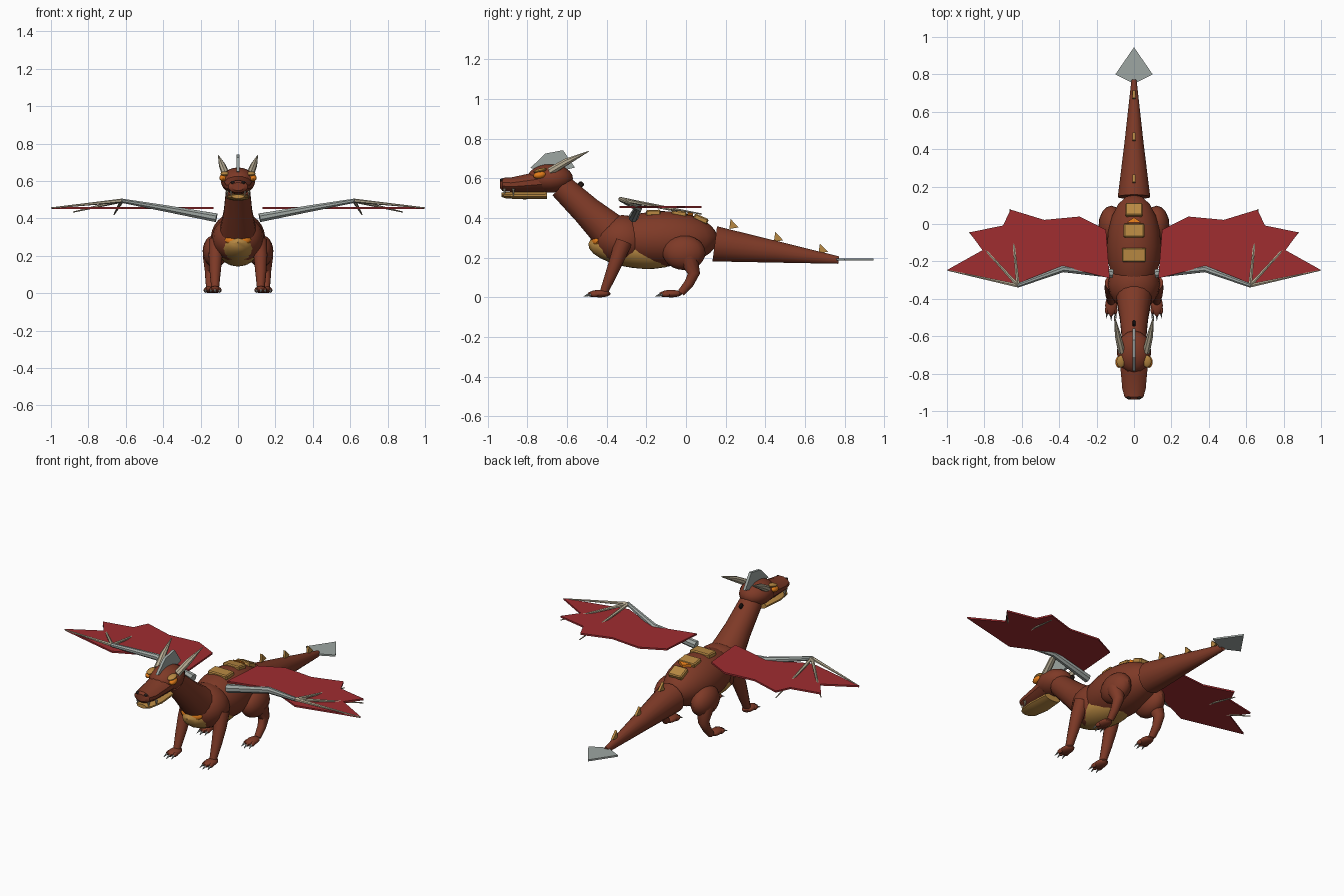
import bpy, bmesh, math
from mathutils import Vector, Matrix

if "Cube" in bpy.data.objects:
    bpy.data.objects.remove(bpy.data.objects["Cube"])


def material(name, r, g, b):
    m = bpy.data.materials.new(name)
    m.use_nodes = True
    m.diffuse_color = (r, g, b, 1)
    m.node_tree.nodes["Principled BSDF"].inputs["Base Color"].default_value = (r, g, b, 1)
    return m


HIDE = material("brown hide", .21, .042, .02)
RED = material("red membrane", .35, .026, .03)
GREY = material("grey bone", .34, .38, .36)
HORN = material("pale horn", .48, .42, .30)
TAN = material("tan scale", .48, .25, .055)
ORANGE = material("orange eye", .75, .20, .01)
DARK = material("dark nostril", .02, .012, .01)


def finish(name, bm, mat, smooth=True):
    bmesh.ops.recalc_face_normals(bm, faces=bm.faces)
    mesh = bpy.data.meshes.new(name)
    bm.to_mesh(mesh)
    bm.free()
    mesh.materials.append(mat)
    ob = bpy.data.objects.new(name, mesh)
    bpy.context.collection.objects.link(ob)
    if smooth:
        bpy.ops.object.select_all(action='DESELECT')
        ob.select_set(True)
        bpy.context.view_layer.objects.active = ob
        bpy.ops.object.shade_smooth_by_angle(angle=math.radians(35))
    return ob


def ball(name, mat, centre, radii, tilt=0, sides=16):
    """Ellipsoid, tilted about x."""
    bm = bmesh.new()
    m = (Matrix.Translation(centre) @ Matrix.Rotation(math.radians(tilt), 4, 'X')
         @ Matrix.Diagonal((*radii, 1)))
    bmesh.ops.create_uvsphere(bm, u_segments=sides, v_segments=sides * 3 // 4, radius=1, matrix=m)
    return finish(name, bm, mat)


def tube(name, mat, stations, sides=12):
    """Skin rings along a path; each station is (point, side radius, other radius)."""
    pts = [Vector(s[0]) for s in stations]
    whole = (pts[-1] - pts[0]).normalized()
    ref = Vector((0, 0, 1)) if abs(whole.z) < .8 else Vector((0, 1, 0))
    bm = bmesh.new()
    rings = []
    for i, (p, s) in enumerate(zip(pts, stations)):
        d = (pts[min(i + 1, len(pts) - 1)] - pts[max(i - 1, 0)]).normalized()
        u = d.cross(ref).normalized()
        v = u.cross(d)
        ring = []
        for k in range(sides):
            a = math.tau * (k + .5) / sides
            ring.append(bm.verts.new(p + u * s[1] * math.cos(a) + v * s[-1] * math.sin(a)))
        rings.append(ring)
    for a, b in zip(rings, rings[1:]):
        for k in range(sides):
            n = (k + 1) % sides
            bm.faces.new((a[k], a[n], b[n], b[k]))
    bm.faces.new(rings[0])
    bm.faces.new(rings[-1])
    return finish(name, bm, mat)


def plate(name, mat, points, thickness):
    """Flat outline extruded along the thickness vector, centred on the outline."""
    t = Vector(thickness)
    bm = bmesh.new()
    face = bm.faces.new([bm.verts.new(Vector(p) - t / 2) for p in points])
    new = bmesh.ops.extrude_face_region(bm, geom=[face])["geom"]
    bmesh.ops.translate(bm, vec=t, verts=[g for g in new if isinstance(g, bmesh.types.BMVert)])
    return finish(name, bm, mat, smooth=False)


def block(name, mat, centre, size, tilt=0):
    bm = bmesh.new()
    m = (Matrix.Translation(centre) @ Matrix.Rotation(math.radians(tilt), 4, 'X')
         @ Matrix.Diagonal((*size, 1)))
    bmesh.ops.create_cube(bm, size=1, matrix=m)
    bmesh.ops.bevel(bm, geom=bm.edges[:], offset=.006, segments=1, affect='EDGES')
    return finish(name, bm, mat, smooth=False)


# Body, neck and belly
ball("torso", HIDE, (0, -.12, .295), (.145, .28, .14), sides=20)
ball("chest", HIDE, (0, -.32, .29), (.14, .145, .125))
ball("belly", TAN, (0, -.26, .238), (.112, .235, .09), tilt=-8)
ball("chest_patch", ORANGE, (0, -.445, .285), (.07, .03, .035), tilt=-40)
tube("neck", HIDE, [((0, -.31, .275), .115), ((0, -.39, .335), .098),
                    ((0, -.50, .437), .077), ((0, -.63, .56), .064)], 16)

# Tail with its fin and spikes
tube("tail", HIDE, [((0, .145, .27), .088, .091), ((0, .45, .23), .05, .056),
                    ((0, .77, .188), .014, .019)], 16)
plate("tail_fin", GREY, [(0, .945, .19), (.1, .80, .19), (0, .75, .19), (-.1, .80, .19)],
      (0, 0, .01))
for y, z in ((.23, .345), (.455, .28), (.68, .222)):
    plate("tail_spike", TAN, [(0, y - .012, z), (0, y - .005, z + .05), (0, y + .035, z + .008)],
          (.014, 0, 0))

# Back plates
for y, z, w, tilt in ((-.165, .426, .13, 2), (-.035, .422, .11, -8), (.075, .395, .09, -24)):
    block("back_plate", TAN, (0, y, z), (w, .075, .03), tilt)
plate("back_spot", ORANGE, [(-.04, .008, .422), (0, .035, .415), (.04, .008, .422)], (0, 0, .02))

# Head
ball("skull", HIDE, (0, -.685, .60), (.092, .115, .072))
tube("snout", HIDE, [((0, -.72, .585), .08, .056), ((0, -.80, .576), .072, .047),
                     ((0, -.88, .568), .065, .038), ((0, -.925, .57), .052, .034),
                     ((0, -.937, .57), .034, .022)])
tube("lower_jaw", TAN, [((0, -.70, .515), .055, .02), ((0, -.82, .513), .064, .019),
                        ((0, -.905, .515), .053, .017), ((0, -.93, .517), .032, .011)])
plate("head_crest", GREY, [(0, -.785, .652), (0, -.71, .725), (0, -.62, .742), (0, -.56, .655),
                           (0, -.66, .63)], (.016, 0, 0))
block("neck_spike", DARK, (0, -.535, .565), (.016, .03, .04), -45)

# Wing outline, walked from the root along the front edge to the tip and back
WING = [(.13, -.29), (.27, -.255), (.38, -.225), (.62, -.335), (.998, -.245), (.81, -.14),
        (.88, -.045), (.70, -.008), (.66, .077), (.48, .022), (.29, .04), (.15, -.03)]

for s, side in ((1, "left"), (-1, "right")):
    # Face
    ball(side + "_eye", ORANGE, (s * .08, -.738, .617), (.02, .032, .018), 10, 12)
    ball(side + "_brow", TAN, (s * .07, -.735, .639), (.024, .034, .011), 12, 12)
    ball(side + "_nostril", DARK, (s * .028, -.928, .591), (.011, .01, .009), 0, 8)
    tube(side + "_horn", HORN, [((s * .065, -.685, .635), .021), ((s * .085, -.60, .685), .018),
                                ((s * .105, -.49, .737), .002)], 8)
    for y, x in ((-.915, .037), (-.87, .058)):
        tube(side + "_tooth", HORN, [((s * x, y, .548), .008), ((s * x, y, .512), .001)], 6)

    # Wing
    plate(side + "_wing_membrane", RED, [(s * x, y, .455) for x, y in WING], (0, 0, .01))
    tube(side + "_wing_arm", GREY, [((s * .115, -.265, .403), .025),
                                    ((s * .38, -.24, .452), .019),
                                    ((s * .625, -.33, .495), .012)], 8)
    for tip in ((.998, -.247, .456), (.88, -.045, .434), (.663, .08, .42)):
        tube(side + "_wing_finger", HORN, [((s * .62, -.33, .495), .011),
                                           ((s * tip[0], *tip[1:]), .003)], 6)

    # Legs
    tube(side + "_front_leg", HIDE, [((s * .11, -.315, .28), .046), ((s * .12, -.345, .20), .038),
                                     ((s * .122, -.38, .11), .03), ((s * .122, -.415, .025), .021)])
    ball(side + "_thigh", HIDE, (s * .122, -.01, .225), (.067, .108, .087))
    tube(side + "_hind_shin", HIDE, [((s * .14, .01, .20), .05), ((s * .147, .04, .12), .032),
                                     ((s * .15, .015, .07), .025), ((s * .15, -.025, .022), .02)])
    for part, x, y in (("front", .122, -.435), ("hind", .15, -.075)):
        ball(f"{side}_{part}_foot", HIDE, (s * x, y, .019), (.033, .055, .019), 0, 12)
        for k in (-1, 0, 1):
            cx = s * x + k * .022
            reach = .012 * abs(k)
            ball(f"{side}_{part}_toe", HIDE, (cx, y - .038 + reach, .016), (.012, .024, .014), 0, 8)
            tube(f"{side}_{part}_claw", GREY, [((cx, y - .05 + reach, .017), .008),
                                               ((cx + k * .005, y - .082 + reach, .004), .001)], 6)
